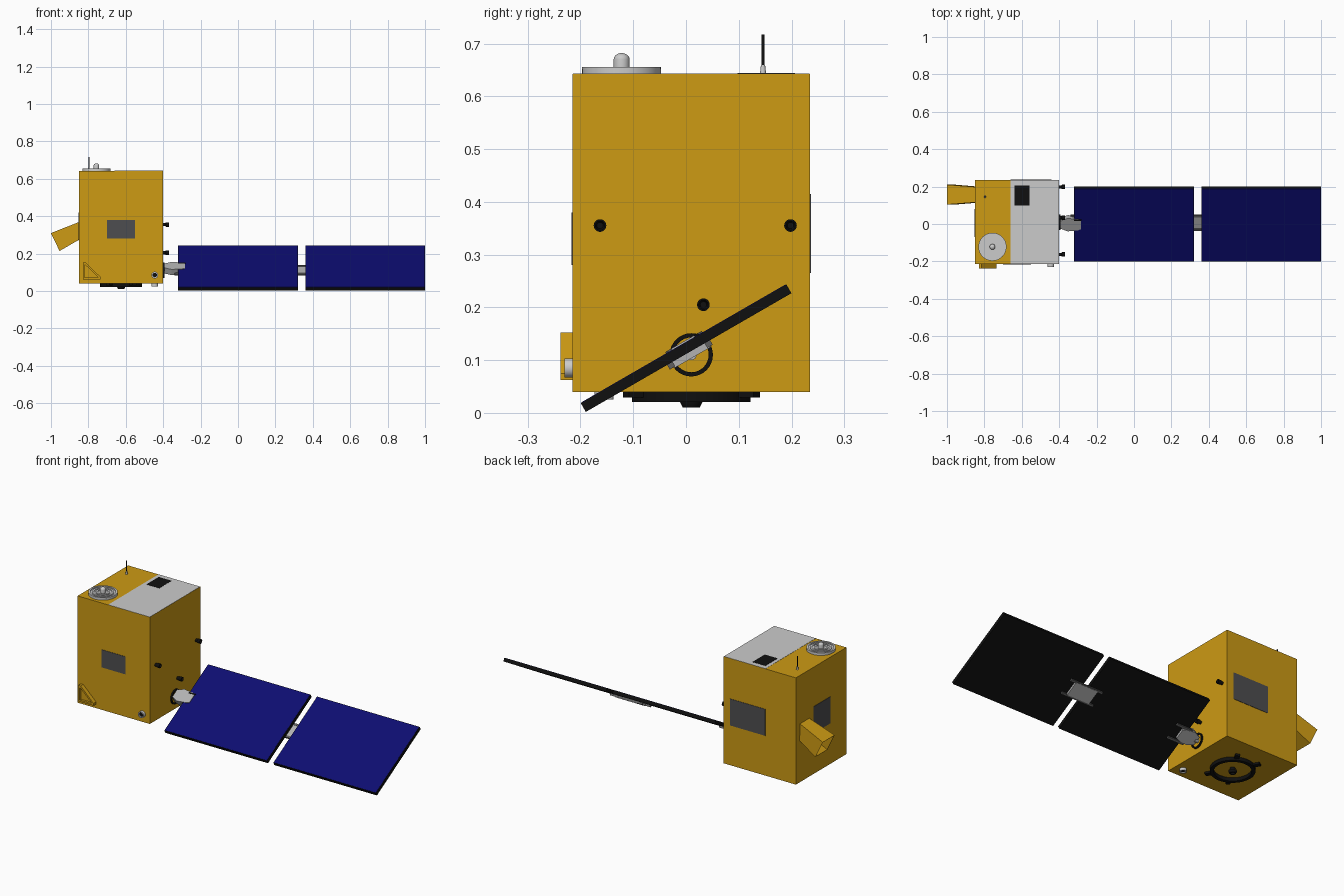
import bpy, bmesh
from math import radians, sin, cos, pi
from mathutils import Matrix, Vector

if "Cube" in bpy.data.objects:
    bpy.data.objects.remove(bpy.data.objects["Cube"])


def material(name, r, g, b):
    m = bpy.data.materials.new(name)
    m.diffuse_color = (r, g, b, 1)
    m.use_nodes = True
    m.node_tree.nodes["Principled BSDF"].inputs["Base Color"].default_value = m.diffuse_color
    return m


GOLD = material("gold_foil", 0.61, 0.325, 0.007)
BLACK = material("black", 0.005, 0.005, 0.005)
BLUE = material("solar_blue", 0.004, 0.004, 0.165)
DARK = material("dark_grey", 0.076, 0.076, 0.08)
METAL = material("hinge_grey", 0.45, 0.45, 0.45)
BAR = material("bar_grey", 0.12, 0.12, 0.12)


def finish(name, bm, mat=None, matrix=None, smooth=False):
    bmesh.ops.recalc_face_normals(bm, faces=bm.faces)
    me = bpy.data.meshes.new(name)
    bm.to_mesh(me)
    bm.free()
    if mat:
        me.materials.append(mat)
    ob = bpy.data.objects.new(name, me)
    bpy.context.collection.objects.link(ob)
    if matrix:
        ob.matrix_world = matrix
    if smooth:
        bpy.context.view_layer.objects.active = ob
        ob.select_set(True)
        bpy.ops.object.shade_smooth_by_angle(angle=radians(35))
        ob.select_set(False)
    return ob


def box(name, lo, hi, mat=None, matrix=None):
    bm = bmesh.new()
    bmesh.ops.create_cube(bm, size=1)
    lo, hi = Vector(lo), Vector(hi)
    for v in bm.verts:
        v.co = Vector(v.co[i] * (hi[i] - lo[i]) + (lo[i] + hi[i]) / 2 for i in range(3))
    return finish(name, bm, mat, matrix)


def lathe(name, profile, loc, axis="z", mat=None, n=32, closed=False):
    """Turn (radius, height) points about an axis through loc."""
    bm = bmesh.new()
    rings = [[bm.verts.new((r * cos(2 * pi * i / n), r * sin(2 * pi * i / n), h))
              for i in range(n)] for r, h in profile]
    pairs = list(zip(rings, rings[1:]))
    if closed:
        pairs.append((rings[-1], rings[0]))
    else:
        bm.faces.new(rings[0])
        bm.faces.new(rings[-1])
    for a, b in pairs:
        for i in range(n):
            j = (i + 1) % n
            bm.faces.new((a[i], a[j], b[j], b[i]))
    turn = Vector({"x": (1, 0, 0), "-y": (0, -1, 0), "z": (0, 0, 1), "-z": (0, 0, -1)}[axis])
    rot = turn.to_track_quat("Z", "Y").to_matrix().to_4x4()
    return finish(name, bm, mat, Matrix.Translation(loc) @ rot, True)


def tube(name, ro, ri, h0, h1, loc, axis="z", mat=None):
    return lathe(name, [(ro, h0), (ro, h1), (ri, h1), (ri, h0)], loc, axis, mat, closed=True)


def prism(name, pts, h0, h1, mat=None, matrix=None):
    bm = bmesh.new()
    a, b = [[bm.verts.new((x, y, h)) for x, y in pts] for h in (h0, h1)]
    bm.faces.new(a)
    bm.faces.new(b)
    for i in range(len(pts)):
        j = (i + 1) % len(pts)
        bm.faces.new((a[i], a[j], b[j], b[i]))
    return finish(name, bm, mat, matrix)


# Body and surface plates
box("body", (-0.85, -0.215, 0.04), (-0.40, 0.235, 0.642), GOLD)
box("top_radiator", (-0.66, -0.2145, 0.64), (-0.4005, 0.2345, 0.643))
box("top_sensor_patch", (-0.64, 0.098, 0.641), (-0.56, 0.207, 0.644), BLACK)
box("front_radiator", (-0.70, -0.217, 0.28), (-0.55, -0.21, 0.38), DARK)
box("back_radiator", (-0.66, 0.23, 0.265), (-0.44, 0.237, 0.415), DARK)
box("left_radiator", (-0.852, -0.07, 0.27), (-0.84, 0.08, 0.42), DARK)

# Round antenna with raised rings and a dome
top = (-0.757, -0.122, 0.642)
lathe("antenna_disc", [(0.075, 0), (0.075, 0.010)], top, n=40)
for r in (0.075, 0.056, 0.037):
    tube("antenna_ring", r, r - 0.010, 0.009, 0.014, top)
lathe("antenna_dome", [(0.015, 0.008), (0.015, 0.028)]
      + [(0.015 * cos(a * pi / 12), 0.028 + 0.012 * sin(a * pi / 12)) for a in range(1, 6)]
      + [(0.001, 0.04)], top)

# Whip antenna
lathe("whip_base", [(0.006, 0), (0.004, 0.017)], (-0.797, 0.146, 0.642), n=16)
lathe("whip", [(0.0028, 0.012), (0.0028, 0.075)], (-0.797, 0.146, 0.642), mat=BLACK, n=12)

# Thrusters on the right side
for y, z in ((-0.163, 0.355), (0.198, 0.355), (0.033, 0.205)):
    lathe("thruster", [(0.009, -0.005), (0.009, 0.012), (0.012, 0.014), (0.012, 0.03),
                       (0.009, 0.03), (0.006, 0.018)], (-0.40, y, z), "x", BLACK, 20)

# Small lenses at the front and underneath
for loc, axis in (((-0.445, -0.215, 0.085), "-y"), ((-0.445, -0.155, 0.04), "-z")):
    tube("lens_housing", 0.018, 0.012, -0.005, 0.015, loc, axis)
    lathe("lens", [(0.012, -0.005), (0.012, 0.009)], loc, axis, BLACK, 24)

# Triangular bracket on the front: rim with a recessed plate
outer = [(-0.83, 0.062), (-0.735, 0.062), (-0.735, 0.075), (-0.815, 0.152), (-0.83, 0.152)]
inner = [(-0.821, 0.071), (-0.749, 0.071), (-0.751, 0.077), (-0.817, 0.14), (-0.821, 0.14)]
bm = bmesh.new()
loops = [[bm.verts.new((x, -h, z)) for x, z in pts]
         for pts, h in ((outer, 0.21), (outer, 0.238), (inner, 0.238), (inner, 0.226))]
for a, b in zip(loops, loops[1:]):
    for i in range(5):
        bm.faces.new((a[i], a[(i + 1) % 5], b[(i + 1) % 5], b[i]))
bm.faces.new(loops[0])
bm.faces.new(loops[-1])
finish("triangular_bracket", bm, GOLD)

# Flared square hood on the left side, hollow
bm = bmesh.new()
start, out = Vector((-0.825, 0.157, 0.335)), Vector((-0.90, 0, -0.435)).normalized()
side, up = Vector((0, 1, 0)), Vector((-0.435, 0, 0.90)).normalized()
loops = [[bm.verts.new(start + out * d + side * a * h + up * b * h)
          for a, b in ((-1, -1), (1, -1), (1, 1), (-1, 1))]
         for d, h in ((-0.01, 0.040), (0.169, 0.053), (0.169, 0.051), (0.05, 0.028))]
for a, b in zip(loops, loops[1:]):
    for i in range(4):
        bm.faces.new((a[i], a[(i + 1) % 4], b[(i + 1) % 4], b[i]))
bm.faces.new(loops[0])
bm.faces.new(loops[-1])
finish("sensor_hood", bm, GOLD)

# Launch adapter ring, lugs and nozzle underneath
base = (-0.625, 0.01, 0.04)
tube("adapter_ring", 0.112, 0.094, -0.005, 0.019, base, "-z", BLACK)
for deg in (60, 120, 240, 300):
    m = Matrix.Translation(base) @ Matrix.Rotation(radians(deg), 4, "Z")
    box("adapter_lug", (0.105, -0.012, -0.011), (0.143, 0.012, 0.005), BLACK, m)
lathe("nozzle", [(0.013, -0.005), (0.013, 0.012), (0.021, 0.016), (0.021, 0.02),
                 (0.016, 0.03), (0.012, 0.03), (0.008, 0.02)], base, "-z", BLACK, 24)

# Solar wing, tilted about x
tilt = Matrix.Translation((0, 0, 0.123)) @ Matrix.Rotation(radians(30), 4, "X")
for x in (-0.32, 0.36):
    box("panel", (x, -0.225, -0.01), (x + 0.64, 0.225, 0.009), BLACK, tilt)
    box("solar_cells", (x + 0.002, -0.223, 0.007), (x + 0.638, 0.223, 0.01), BLUE, tilt)

# Hinge between the panels
box("panel_hinge", (0.27, -0.038, -0.022), (0.41, 0.042, -0.01), METAL, tilt)
for y in (-0.042, 0.04):
    box("hinge_bar", (0.24, y - 0.005, -0.02), (0.44, y + 0.007, -0.009), BAR, tilt)

# Wing drive ring and yoke
drive = (-0.40, 0.01, 0.11)
tube("drive_ring", 0.041, 0.033, -0.005, 0.008, drive, "x", BLACK)
lathe("drive_shaft", [(0.01, -0.005), (0.01, 0.02)], drive, "x", METAL)
prism("yoke", [(-0.392, -0.022), (-0.355, -0.038), (-0.30, -0.032), (-0.283, -0.025),
               (-0.283, 0.029), (-0.30, 0.036), (-0.355, 0.042), (-0.392, 0.026)],
      -0.022, 0.013, METAL, tilt)
for y in (-0.042, 0.04):
    box("yoke_bar", (-0.34, y - 0.005, -0.02), (-0.24, y + 0.007, -0.009), BAR, tilt)
box("yoke_latch", (-0.32, 0.025, 0.008), (-0.28, 0.034, 0.0135), BLACK, tilt)
